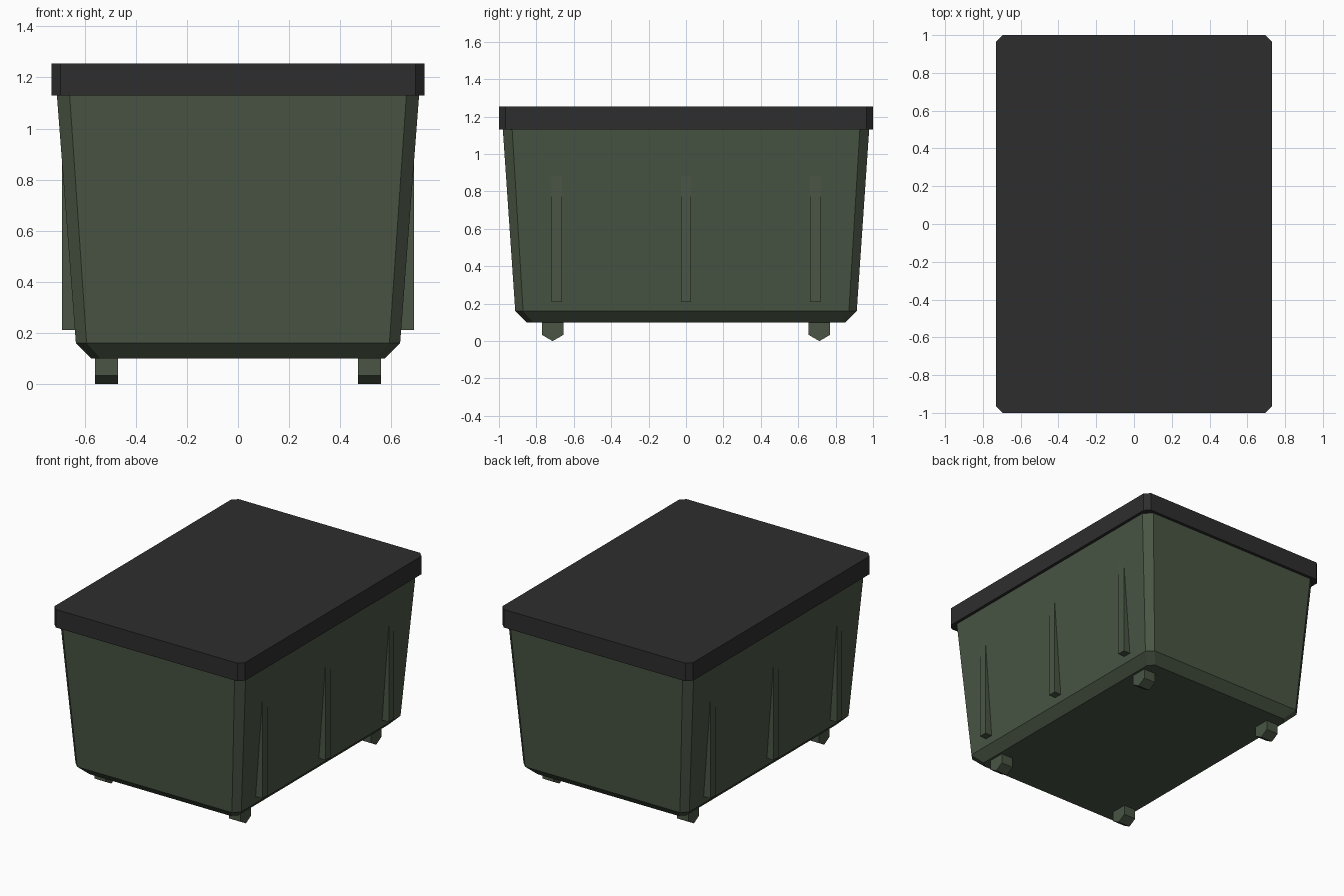
import bpy
import bmesh
from math import pi
from mathutils import Matrix

default = bpy.data.objects.get("Cube")
if default:
    bpy.data.objects.remove(default, do_unlink=True)


def make_material(name, color):
    mat = bpy.data.materials.new(name)
    mat.use_nodes = True
    mat.diffuse_color = color
    bsdf = mat.node_tree.nodes["Principled BSDF"]
    bsdf.inputs["Base Color"].default_value = color
    bsdf.inputs["Roughness"].default_value = 0.8
    return mat


green = make_material("olive green", (0.067, 0.091, 0.058, 1))
black = make_material("charcoal", (0.027, 0.027, 0.027, 1))


def finish(name, bm, mat):
    bmesh.ops.recalc_face_normals(bm, faces=bm.faces)
    mesh = bpy.data.meshes.new(name)
    bm.to_mesh(mesh)
    bm.free()
    mesh.materials.append(mat)
    obj = bpy.data.objects.new(name, mesh)
    bpy.context.collection.objects.link(obj)
    return obj


def chamfered_ring(bm, hx, hy, cut, z):
    """Rectangle with cut corners, counter-clockwise."""
    a, b = hx - cut, hy - cut
    points = [(hx, -b), (hx, b), (a, hy), (-a, hy),
              (-hx, b), (-hx, -b), (-a, -hy), (a, -hy)]
    return [bm.verts.new((x, y, z)) for x, y in points]


def loft(name, levels, mat):
    """Skin a stack of (half width, half depth, corner cut, height)."""
    bm = bmesh.new()
    rings = [chamfered_ring(bm, *level) for level in levels]
    for low, high in zip(rings, rings[1:]):
        for i in range(8):
            j = (i + 1) % 8
            bm.faces.new((low[i], low[j], high[j], high[i]))
    bm.faces.new(rings[0][::-1])
    bm.faces.new(rings[-1])
    return finish(name, bm, mat)


def box(name, center, size, mat):
    bm = bmesh.new()
    bmesh.ops.create_cube(bm, size=1, matrix=Matrix.Translation(center)
                          @ Matrix.Diagonal((*size, 1)))
    return finish(name, bm, mat)


def hex_foot(name, center, radius, length, mat):
    """Hexagonal bar lying along x with a corner pointing down."""
    bm = bmesh.new()
    bmesh.ops.create_cone(bm, cap_ends=True, segments=6, radius1=radius,
                          radius2=radius, depth=length,
                          matrix=Matrix.Translation(center)
                          @ Matrix.Rotation(pi / 2, 4, "Y"))
    # Turn so that a corner meets the ground
    lowest = min(v.co.z for v in bm.verts)
    if lowest > center[2] - radius * 0.95:
        turn = Matrix.Rotation(pi / 6, 3, "X")
        bmesh.ops.rotate(bm, verts=bm.verts, cent=center, matrix=turn)
    return finish(name, bm, mat)


# Tapered tub with a bevelled base
loft("tub", [(0.575, 0.853, 0.036, 0.10),
             (0.635, 0.913, 0.042, 0.16),
             (0.71, 0.98, 0.05, 1.14)], green)

# Flat lid overhanging the tub
loft("lid", [(0.73, 1.0, 0.035, 1.13),
             (0.73, 1.0, 0.035, 1.255)], black)

# Upright ribs and feet on both sides
for side, sx in (("left", 1), ("right", -1)):
    for place, y in (("front", -0.692), ("middle", 0), ("back", 0.692)):
        box(f"{side}_{place}_rib", (sx * 0.655, y, 0.545),
            (0.07, 0.056, 0.67), green)
    for place, y in (("front", -0.713), ("back", 0.713)):
        hex_foot(f"{side}_{place}_foot", (sx * 0.515, y, 0.0664),
                 0.0664, 0.09, green)
